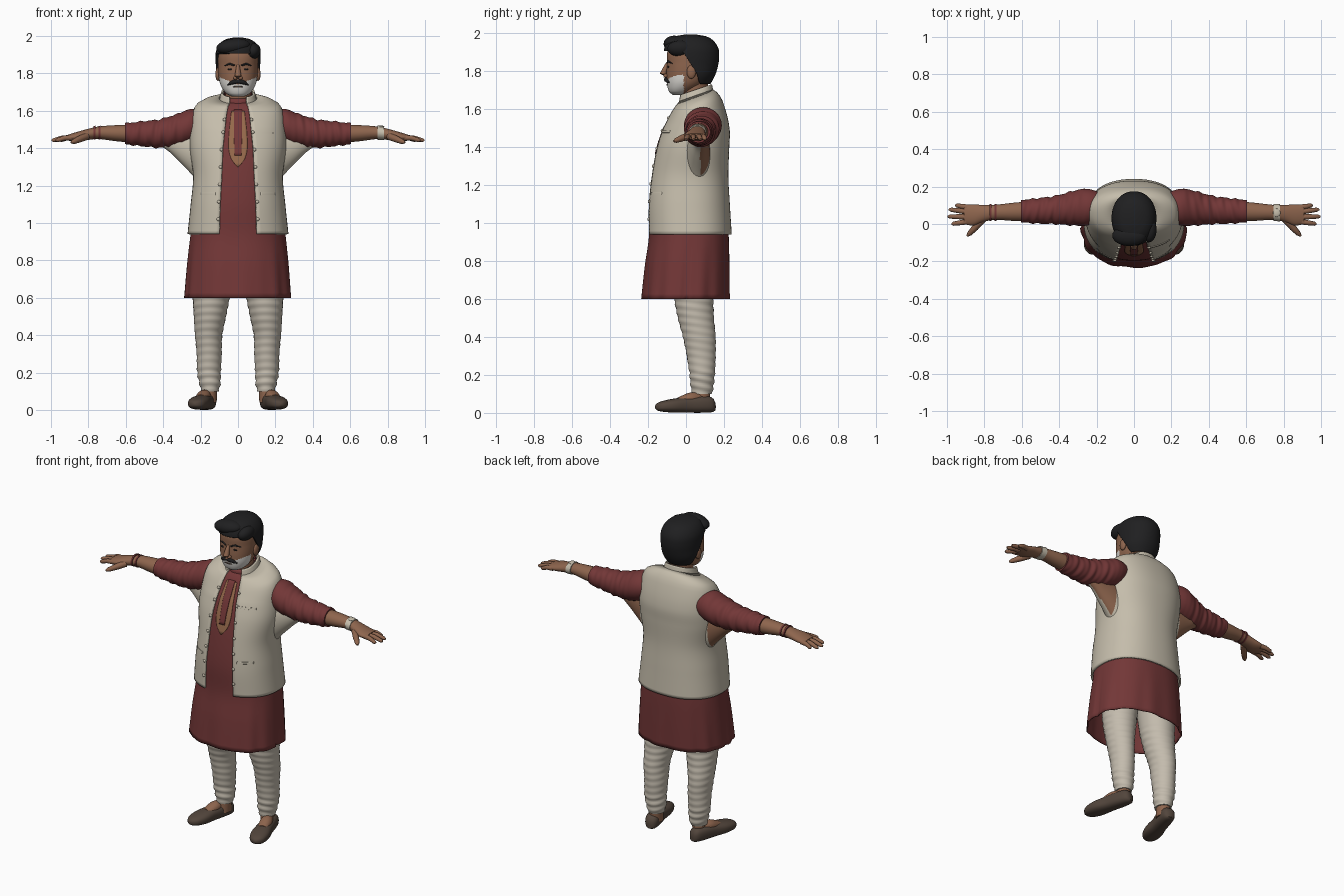
import bpy, bmesh, math
from mathutils import Vector, Matrix

if "Cube" in bpy.data.objects:
    bpy.data.objects.remove(bpy.data.objects["Cube"])


def material(name, *rgb):
    m = bpy.data.materials.new(name)
    m.use_nodes = True
    m.diffuse_color = (*rgb, 1)
    m.node_tree.nodes["Principled BSDF"].inputs["Base Color"].default_value = (*rgb, 1)
    return m


CREAM = material("cream waistcoat", .56, .51, .41)
LINEN = material("linen trousers", .55, .5, .42)
MAROON = material("maroon cloth", .17, .038, .038)
SKIN = material("brown skin", .27, .13, .075)
TRIM = material("tan trim", .3, .14, .07)
HAIR = material("black hair", .014, .014, .015)
SHOE = material("dark brown leather", .085, .06, .045)
WHITE = material("white beard", .72, .7, .66)
made = []


def finish(name, bm, mats, rule=None, thick=0):
    bmesh.ops.recalc_face_normals(bm, faces=bm.faces)
    if rule:
        for f in bm.faces:
            f.material_index = int(rule(f.calc_center_median()))
    me = bpy.data.meshes.new(name)
    bm.to_mesh(me)
    bm.free()
    ob = bpy.data.objects.new(name, me)
    bpy.context.collection.objects.link(ob)
    for m in mats:
        me.materials.append(m)
    if thick:
        mod = ob.modifiers.new("thickness", 'SOLIDIFY')
        mod.thickness, mod.offset = thick, 0
    made.append(ob)


def build(name, rings, mats, closed=True, caps="both", rule=None, thick=0):
    bm = bmesh.new()
    vs = [[bm.verts.new(p) for p in r] for r in rings]
    for a, b in zip(vs, vs[1:]):
        n = len(a)
        for i in range(n if closed else n - 1):
            j = (i + 1) % n
            bm.faces.new((a[i], a[j], b[j], b[i]))
    if caps == "both":
        bm.faces.new(vs[0])
    if caps:
        bm.faces.new(vs[-1])
    finish(name, bm, mats, rule, thick)


def at(secs, k):
    """Smoothly interpolated section at key k."""
    last = len(secs) - 1
    i = max(0, min(last - 1, sum(s[0] <= k for s in secs) - 1))
    a, b = secs[i], secs[i + 1]
    h = b[0] - a[0]
    t = (k - a[0]) / h

    def slope(j, c):
        p, q = secs[max(j - 1, 0)], secs[min(j + 1, last)]
        return (q[c] - p[c]) / (q[0] - p[0]) * h
    out = [k]
    for c in range(1, len(a)):
        d, m, n = b[c] - a[c], slope(i, c), slope(i + 1, c)
        out.append(a[c] + t * (m + t * (3 * d - 2 * m - n + t * (m + n - 2 * d))))
    return out


def keys(secs, rows):
    lo, hi = secs[0][0], secs[-1][0]
    return [lo + (hi - lo) * i / rows for i in range(rows + 1)]


def power(v, e):
    return math.copysign(abs(v) ** e, v)


def spot(sec, th, p, f=1):
    z, rx, yf, yb = sec[:4]
    return Vector((f * rx * power(math.sin(th), 2 / p),
                   (yf + yb) / 2 - f * (yb - yf) / 2 * power(math.cos(th), 2 / p), z))


def lean(v):
    """The neckline rises towards the back."""
    v.z += .35 * (v.y - .05) * max(0, min(1, (v.z - 1.5) / .15))
    return v


def body(name, secs, mats, p=2.3, rows=40, n=64, tilt=False, gap=False, fold=None, **kw):
    rings = []
    for k in keys(secs, rows):
        s = at(secs, k)
        a = math.asin((s[4] / s[1]) ** (p / 2)) if gap else 0
        ring = []
        for i in range(n):
            th = a + (math.tau - 2 * a) * i / (n - 1 if gap else n)
            v = spot(s, th, p, fold(th, k) if fold else 1)
            ring.append(lean(v) if tilt else v)
        rings.append(ring)
    build(name, rings, mats, closed=not gap, **kw)


def front(secs, x, z, p=2.3):
    _, rx, yf, yb = at(secs, z)[:4]
    return (yf + yb) / 2 - (yb - yf) / 2 * max(0, 1 - abs(x / rx) ** p) ** (1 / p)


def patch(name, secs, mat, outline, off):
    """Thin plate that follows a body front; outline rows are z, left, right."""
    rings = []
    for k in keys(outline, 16):
        _, l, r = at(outline, k)
        xs = [l + (r - l) * i / 10 for i in range(11)]
        rings.append([lean(Vector((x, front(secs, x, k) - off, k))) for x in xs])
    build(name, rings, [mat], closed=False, caps="", thick=.004)


def sweep(name, secs, mats, place, p=2, rows=32, n=32, crease=None, **kw):
    """Sections are key, centre u, centre v, radius u, radius v."""
    rings = []
    for k in keys(secs, rows):
        _, u, v, ru, rv = at(secs, k)
        ring = []
        for i in range(n):
            th = math.tau * i / n
            f = crease(th, k) if crease else 1
            ring.append(place(k, u + f * ru * power(math.cos(th), 2 / p),
                              v + f * rv * power(math.sin(th), 2 / p)))
        rings.append(ring)
    build(name, rings, mats, **kw)


def tube(name, pts, radii, mat, n=12):
    pts = [Vector(p) for p in pts]
    rings = []
    for i, c in enumerate(pts):
        d = (pts[min(i + 1, len(pts) - 1)] - pts[max(i - 1, 0)]).normalized()
        side = d.cross(Vector((0, 0, 1))).normalized()
        up = side.cross(d)
        rings.append([c + radii[i] * (side * math.cos(math.tau * j / n) + up * math.sin(math.tau * j / n))
                      for j in range(n)])
    build(name, rings, [mat])


def ball(name, loc, size, mat, turn=0):
    bm = bmesh.new()
    m = Matrix.Translation(loc) @ Matrix.Rotation(turn, 4, 'Y') @ Matrix.Diagonal((*size, 1))
    bmesh.ops.create_uvsphere(bm, u_segments=24, v_segments=14, radius=1, matrix=m)
    finish(name, bm, [mat])


# Waistcoat, open at the front: z, half width, front y, back y, half opening
vest = [(.94, .264, -.2, .235, .1), (1.1, .247, -.2, .225, .095), (1.25, .234, -.183, .217, .087),
        (1.4, .252, -.152, .222, .08), (1.5, .25, -.118, .223, .07), (1.6, .232, -.08, .19, .062),
        (1.64, .195, -.058, .165, .056), (1.665, .1, -.04, .14, .05)]
body("waistcoat", vest, [CREAM], tilt=True, gap=True, caps="", thick=.012)
collar = [(1.63, .1, -.045, .145, .05), (1.67, .092, -.04, .138, .046), (1.7, .084, -.035, .132, .045)]
body("waistcoat_collar", collar, [CREAM], rows=8, tilt=True, gap=True, caps="", thick=.01)

# Tunic with folds and side slits below the waistcoat
tunic = [(.6, .282, -.23, .225), (.78, .268, -.212, .225), (.93, .252, -.192, .222)]
tunic += [(z, rx - .016, yf + .008, yb - .016) for z, rx, yf, yb, _ in vest[1:]]


def skirt_fold(th, z):
    t = max(0, .95 - z) / .35
    slit = .04 if abs(math.cos(th)) < .03 else 0
    return 1 + t * (.012 * math.sin(11 * th) + .008 * math.sin(17 * th + 1) - slit)


body("tunic", tunic, [MAROON], n=96, tilt=True, fold=skirt_fold, caps="end", thick=.006)
body("tunic_collar", [(1.62, .082, -.035, .125), (1.69, .073, -.025, .118)], [MAROON],
     rows=4, tilt=True, caps="", thick=.006)
patch("neck_trim", tunic, TRIM, [(1.3, -.003, .003), (1.34, -.035, .035), (1.4, -.05, .05),
                                 (1.5, -.046, .046), (1.63, -.035, .035)], .004)
patch("neck_placket", tunic, MAROON, [(1.36, -.018, .018), (1.5, -.022, .022), (1.64, -.022, .022)], .009)

# Pocket welts and buttons
patch("chest_pocket", vest, CREAM, [(1.475, .08, .19), (1.487, .08, .19)], .008)
for s in (1, -1):
    lo, hi = sorted((s * .12, s * .2))
    patch("hip_pocket", vest, CREAM, [(1.15, lo, hi), (1.162, lo, hi)], .008)
    for i in range(7):
        z = 1.02 + i * .093
        x = s * (at(vest, z)[4] + .008)
        ball("button", lean(Vector((x, front(vest, x, z) - .008, z))), (.009, .007, .009), CREAM)


def sleeve_crease(th, x):
    t = max(0, min(1, (x - .24) / .15))
    return 1 + t * (.035 * math.sin(x * 95 + 2 * math.sin(th)) + .025 * math.sin(x * 160 + 3 * math.cos(th)))


def trouser_crease(th, z):
    a = .05 if z < .22 else .018
    return 1 + a * math.sin(z * 150 + 2 * math.sin(th)) * (z < .62)


# Limbs
sleeve = [(.17, .095, 1.53, .07, .065), (.25, .09, 1.517, .098, .092), (.32, .085, 1.497, .093, .088),
          (.42, .075, 1.478, .076, .076), (.52, .07, 1.477, .067, .066), (.605, .068, 1.477, .06, .056)]
arm = [(.55, .068, 1.477, .054, .05), (.65, .065, 1.48, .048, .043), (.75, .062, 1.482, .04, .033),
       (.81, .056, 1.472, .046, .029), (.86, .048, 1.462, .056, .025), (.91, .05, 1.456, .05, .016)]
web = [(.2, .06, 1.35, .07, .15), (.25, .065, 1.38, .06, .118), (.31, .07, 1.41, .048, .085),
       (.36, .075, 1.43, .038, .056), (.405, .075, 1.44, .03, .032)]
leg = [(.1, .15, .085, .046, .052), (.14, .15, .085, .056, .06), (.2, .155, .085, .063, .066),
       (.3, .154, .08, .067, .076), (.4, .157, .07, .073, .086), (.5, .15, .052, .086, .095),
       (.62, .142, .04, .1, .105), (.9, .12, .04, .115, .13)]
shoe = [(0, 0, .033, .018, .022), (.015, 0, .042, .035, .038), (.06, 0, .045, .044, .044),
        (.15, 0, .042, .047, .041), (.23, 0, .038, .055, .036), (.29, 0, .034, .045, .027),
        (.315, 0, .032, .026, .018), (.325, 0, .031, .008, .008)]
fingers = [(.088, .955, .1), (.064, .99, .078), (.038, .996, .04), (.014, .975, 0)]

for s in (1, -1):
    side = "left_" if s > 0 else "right_"

    def along(k, u, v):
        return Vector((s * k, u, v))

    def upright(k, u, v):
        return Vector((s * u, v, k))

    heel, toe = Vector((s * .148, .152, 0)), Vector((s * .232, -.158, 0))
    ahead = (toe - heel).normalized()
    across = Vector((-ahead.y, ahead.x, 0))

    def foot(k, u, v):
        return heel + ahead * k + across * u + Vector((0, 0, v))

    sweep(side + "sleeve", sleeve, [MAROON], along, rows=80, n=40, crease=sleeve_crease)
    sweep(side + "arm", arm, [SKIN], along)
    sweep(side + "armhole_web", web, [CREAM, SKIN], along,
          rule=lambda c: c.y > .075 and abs(c.x) > .24)
    for i, (y, tx, ty) in enumerate(fingers):
        a, b = Vector((s * .88, y, 1.456)), Vector((s * tx, ty, 1.441))
        tube(side + "finger", [a, a.lerp(b, .5) + Vector((0, 0, .006)), a.lerp(b, .9), b],
             [.015, .0135, .011, .005], SKIN)
    tube(side + "thumb", [(s * .81, .025, 1.463), (s * .85, -.02, 1.447), (s * .88, -.052, 1.434),
                          (s * .892, -.064, 1.43)], [.02, .018, .013, .005], SKIN)
    sweep(side + "trouser_leg", leg, [LINEN], upright, rows=90, crease=trouser_crease)
    sweep(side + "ankle", [(.04, .152, .08, .038, .045), (.15, .15, .085, .04, .045)], [SKIN], upright, rows=4)
    sweep(side + "instep", [(.06, 0, .07, .02, .03), (.13, 0, .075, .036, .033), (.2, 0, .06, .03, .022)],
          [SKIN], foot, rows=10)
    sweep(side + "shoe", shoe, [SHOE], foot, p=2.5)
    ball(side + "ear", (s * .107, .028, 1.795), (.014, .024, .036), SKIN)

# Watch on the left wrist, two bangles on the right
sweep("watch_strap", [(.745, .062, 1.483, .046, .038), (.78, .06, 1.479, .046, .036)], [CREAM],
      lambda k, u, v: Vector((k, u, v)), rows=4)
ball("watch_face", (.763, .06, 1.514), (.02, .022, .007), CREAM)
for x in (.735, .762):
    sweep("bangle", [(x, .062, 1.483, .046, .037), (x + .01, .062, 1.482, .046, .037)], [MAROON],
          lambda k, u, v: Vector((-k, u, v)), rows=2)

# Head, with the beard as the lower part of the face
head = [(1.675, .03, -.07, 0), (1.69, .06, -.088, .03), (1.73, .09, -.1, .09), (1.78, .103, -.103, .125),
        (1.84, .108, -.1, .145), (1.9, .105, -.098, .15), (1.95, .08, -.07, .12), (1.975, .03, 0, .06)]
body("head", head, [SKIN, WHITE], p=2.2, rows=70, n=96,
     rule=lambda c: c.y < -.012 and c.z < 1.738 + .42 * abs(c.x))
sweep("neck", [(1.56, 0, .05, .08, .08), (1.66, 0, .045, .068, .072), (1.75, 0, .04, .07, .075)], [SKIN],
      lambda k, u, v: Vector((u, v, k)), rows=8)


def on_face(x, z, off):
    return Vector((x, front(head, x, z, 2.2) - off, z))


tube("nose", [(0, -.095, 1.845), (0, -.108, 1.815), (0, -.12, 1.785), (0, -.112, 1.767)],
     [.008, .013, .018, .009], SKIN)
tube("moustache", [on_face(x, 1.757 - 6 * x * x, .003) for x in (-.056, -.04, -.02, 0, .02, .04, .056)],
     [.003, .009, .012, .01, .012, .009, .003], HAIR)
ball("mouth", on_face(0, 1.728, 0), (.026, .004, .005), SHOE)
for s in (1, -1):
    ball("nostril", (s * .014, -.105, 1.775), (.011, .014, .01), SKIN)
    ball("eye", on_face(s * .042, 1.822, -.001), (.015, .005, .005), HAIR)
    tube("eyebrow", [on_face(s * x, z, .001) for x, z in ((.018, 1.842), (.045, 1.851), (.075, 1.84))],
         [.004, .006, .002], HAIR)

# Hair cap whose lower edge drops from the forehead to the nape
hair = [(1.72, .075, -.04, .115), (1.78, .104, -.06, .148), (1.84, .112, -.1, .165), (1.88, .114, -.108, .169),
        (1.92, .111, -.108, .164), (1.955, .093, -.09, .14), (1.977, .062, -.055, .105), (1.986, .02, -.005, .055)]
rings = []
for r in range(31):
    ring = []
    for i in range(64):
        th = math.tau * i / 64
        t = max(0, min(1, (math.cos(th) + .4) / .8))
        low = 1.735 + .17 * t * t * (3 - 2 * t)
        ring.append(spot(at(hair, low + (1.986 - low) * r / 30), th, 2.1))
    rings.append(ring)
build("hair_cap", rings, [HAIR], caps="end", thick=.012)
ball("hair_quiff", (-.025, -.062, 1.943), (.092, .056, .042), HAIR, -.12)
ball("hair_side_lock", (.08, -.03, 1.918), (.04, .068, .044), HAIR, .5)

# Smooth shading with sharp edges kept
bpy.ops.object.select_all(action='DESELECT')
for ob in made:
    ob.select_set(True)
bpy.context.view_layer.objects.active = made[0]
bpy.ops.object.shade_smooth_by_angle(angle=.9)
